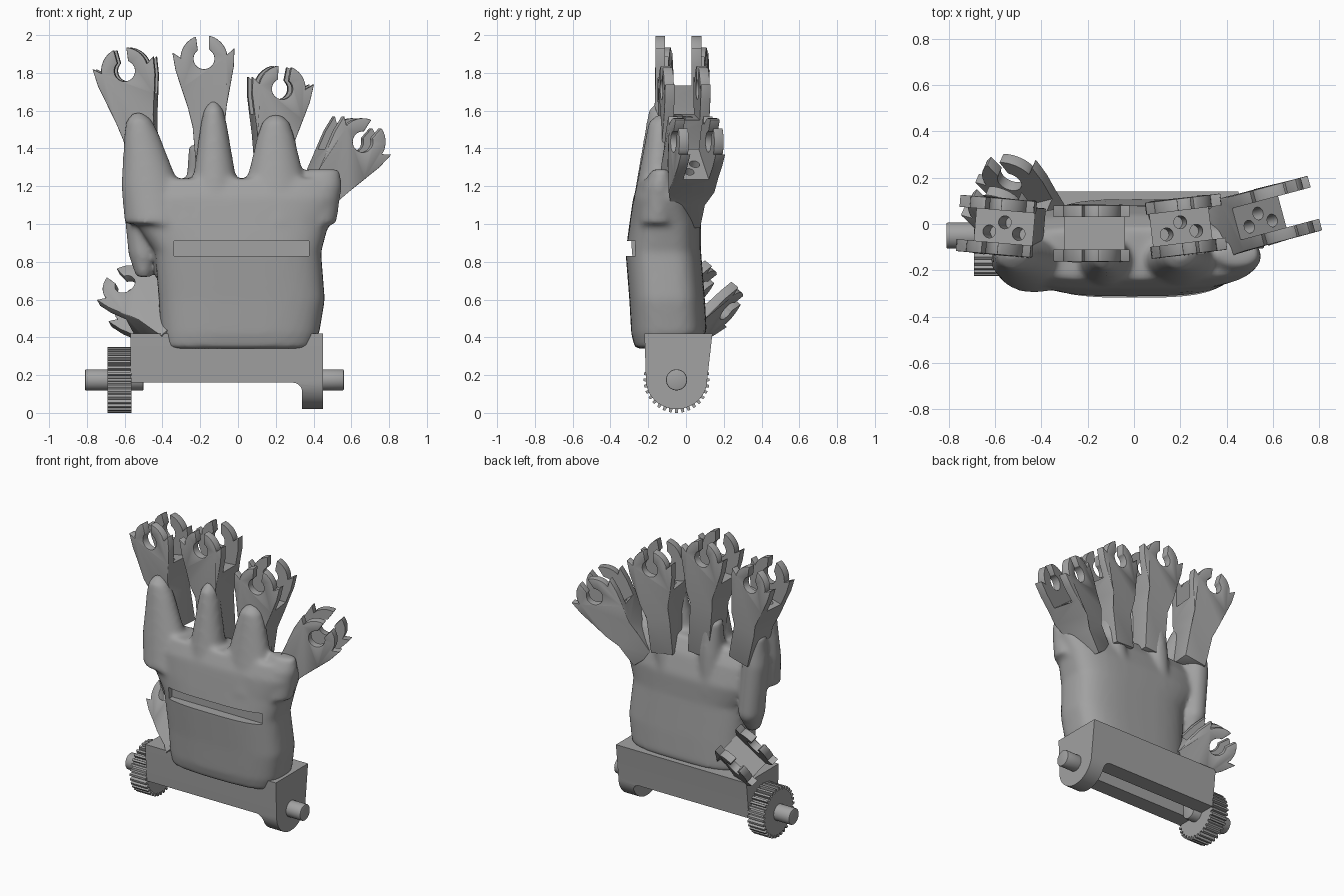
import bpy, bmesh
from math import sin, cos, pi, radians, copysign
from mathutils import Matrix, Vector

if "Cube" in bpy.data.objects:
    bpy.data.objects.remove(bpy.data.objects["Cube"])

GREY = (0.36, 0.36, 0.36, 1)
grey = bpy.data.materials.new("plain grey")
grey.use_nodes = True
grey.diffuse_color = GREY
grey.node_tree.nodes["Principled BSDF"].inputs["Base Color"].default_value = GREY


def make(name, bm):
    bmesh.ops.recalc_face_normals(bm, faces=bm.faces)
    me = bpy.data.meshes.new(name)
    bm.to_mesh(me)
    bm.free()
    me.materials.append(grey)
    ob = bpy.data.objects.new(name, me)
    bpy.context.scene.collection.objects.link(ob)
    return ob


def extrude(name, points, vec):
    """Closed outline pushed along a vector."""
    bm = bmesh.new()
    face = bm.faces.new([bm.verts.new(p) for p in points])
    out = bmesh.ops.extrude_face_region(bm, geom=[face])
    moved = [v for v in out["geom"] if isinstance(v, bmesh.types.BMVert)]
    bmesh.ops.translate(bm, verts=moved, vec=vec)
    return make(name, bm)


def box(name, lo, hi):
    bm = bmesh.new()
    bmesh.ops.create_cube(bm, size=1)
    lo, hi = Vector(lo), Vector(hi)
    for v in bm.verts:
        v.co = (lo + hi) / 2 + v.co * (hi - lo)
    return make(name, bm)


def rod(name, start, end, r, sides=32):
    start, end = Vector(start), Vector(end)
    axis = end - start
    bm = bmesh.new()
    bmesh.ops.create_cone(bm, cap_ends=True, segments=sides, radius1=r, radius2=r, depth=axis.length)
    turn = axis.to_track_quat("Z", "Y").to_matrix().to_4x4()
    bm.transform(Matrix.Translation((start + end) / 2) @ turn)
    return make(name, bm)


def bevel(ob, width, segments):
    m = ob.modifiers.new("bevel", "BEVEL")
    m.width, m.segments, m.angle_limit = width, segments, radians(45)


def bake(ob):
    """Turn the modifier stack into plain mesh."""
    dg = bpy.context.evaluated_depsgraph_get()
    me = bpy.data.meshes.new_from_object(ob.evaluated_get(dg))
    ob.modifiers.clear()
    ob.data = me


def cut(ob, cutters):
    for c in cutters:
        m = ob.modifiers.new("cut", "BOOLEAN")
        m.operation, m.object, m.solver = "DIFFERENCE", c, "EXACT"
    bake(ob)
    for c in cutters:
        bpy.data.objects.remove(c)


def smooth(ob, angle=35):
    bpy.ops.object.select_all(action="DESELECT")
    ob.select_set(True)
    bpy.context.view_layer.objects.active = ob
    bpy.ops.object.shade_smooth_by_angle(angle=radians(angle))


def loft(bm, rings, power=2.0, n=40):
    """Skin through horizontal rounded rings (x, y, z, rx, ry)."""
    def bend(t):
        return copysign(abs(t) ** (2 / power), t)
    rows = []
    for x, y, z, rx, ry in rings:
        angles = [2 * pi * i / n for i in range(n)]
        rows.append([bm.verts.new((x + rx * bend(cos(a)), y + ry * bend(sin(a)), z)) for a in angles])
    for a, b in zip(rows, rows[1:]):
        for i in range(n):
            bm.faces.new((a[i], a[(i + 1) % n], b[(i + 1) % n], b[i]))
    bm.faces.new(rows[0][::-1])
    bm.faces.new(rows[-1])


# Palm body, finger guards and knuckle ridges fused into one skin
bm = bmesh.new()
loft(bm, [(0, -.14, .34, .38, .13), (.01, -.09, .42, .42, .20), (.02, -.10, .6, .44, .20),
          (0, -.12, .85, .44, .20), (-.03, -.11, 1.0, .51, .19), (-.02, -.12, 1.14, .56, .16),
          (-.01, -.13, 1.24, .53, .11)], power=3.2)
guards = [(-.53, 1.59, -.43, .17), (-.13, 1.65, -.12, .13), (.2, 1.58, .2, .18)]
for tip_x, tip_z, root_x, width in guards:
    rings = []
    for t, w in ((0, 1), (.35, .9), (.6, .7), (.8, .55), (.93, .4), (1, .15)):
        rings.append((root_x + (tip_x - root_x) * t, -.17 + .04 * t,
                      1.0 + (tip_z - 1.0) * t, width * w, .13 - .07 * t if t < 1 else .02))
    loft(bm, rings)
loft(bm, [(.4, -.15, 1.0, .12, .1), (.42, -.14, 1.2, .13, .09), (.45, -.13, 1.29, .09, .05)])
for x0, z0, x1, z1 in ((-.5, .72, -.53, 1.4), (-.2, .8, -.19, 1.42), (.12, .8, .18, 1.35)):
    loft(bm, [(x0, -.04, z0, .04, .05), (x0, -.02, z0 + .12, .08, .1),
              (x1, -.02, 1.2, .085, .09), (x1, -.02, z1, .07, .07)])
palm = make("palm", bm)
skin = palm.modifiers.new("skin", "REMESH")
skin.mode, skin.voxel_size = "VOXEL", .016
soft = palm.modifiers.new("soften", "SMOOTH")
soft.factor, soft.iterations = .5, 9
bake(palm)
cut(palm, [box("slot_cutter", (-.34, -.5, .83), (.375, -.25, .91)),
           rod("pin_cutter", (-.9, -.19, .87), (.9, -.19, .87), .04)])
smooth(palm, 40)


# Forked finger mounts with open snap rings
def finger(name, matrix, length, holes=True):
    side = [(.125 * cos(radians(a)), .125 * sin(radians(a))) for a in range(74, 5, -8)]
    side += [(.122, .012), (.165, .045), (.155, -.05), (.13, -.15), (.102, -.26),
             (.085, -.36), (.08, -length)]
    ring = [(.055 * cos(radians(a)), .055 * sin(radians(a))) for a in range(122, 419, 8)]
    outline = side + [(-x, z) for x, z in reversed(side)] + ring
    ob = extrude(name, [(x, -.122, z) for x, z in outline], (0, .244, 0))
    for v in ob.data.vertices:
        if v.co.z < -.3:
            v.co.y *= .78
    bevel(ob, .01, 2)
    cutters = [box("fork_cutter", (-.3, -.07, -.15), (.3, .07, .3))]
    if holes:
        cutters += [rod("hole_cutter", (x, y, -.3), (x, y, 0), .028, 20)
                    for x, y in ((-.065, -.025), (0, .02), (.065, -.025))]
    cut(ob, cutters)
    ob.data.transform(matrix)
    smooth(ob)


def pose(centre, lean, turn):
    return (Matrix.Translation(centre) @ Matrix.Rotation(radians(turn), 4, "Z")
            @ Matrix.Rotation(radians(lean), 4, "Y"))


finger("outer_finger_mount", pose((-.59, -.01, 1.81), -12, -5), .6)
finger("middle_finger_mount", pose((-.18, -.04, 1.875), -4, 0), .7, holes=False)
finger("inner_finger_mount", pose((.22, -.01, 1.715), 7, 7), .6)
finger("side_finger_mount", pose((.63, .05, 1.435), 38, 15), .52)

# Thumb mount pointing back and outward
across = Vector((.32, .73, -.59)).normalized()
along = Vector((-.58, .65, .49))
along = (along - across * along.dot(across)).normalized()
thumb = Matrix((across.cross(along), across, along)).transposed().to_4x4()
finger("thumb_mount", Matrix.Translation((-.56, .13, .61)) @ thumb, .42, holes=False)

# Wrist block: rounded end cheek, relieved underneath
AY, AZ = -.05, .175
under = [(AY + .162 * cos(a), AZ + .155 * sin(a)) for a in (-pi * i / 24 for i in range(25))]
section = [(-.22, .42), (.14, .42)] + under
wrist = extrude("wrist_block", [(-.57, y, z) for y, z in section], (1.02, 0, 0))
relief = box("relief_cutter", (-.9, -.6, -.3), (.34, .5, .16))
bevel(relief, .05, 6)
cut(wrist, [relief, box("groove_cutter", (-.5, -.1, .1), (.28, 0, .24))])
smooth(wrist)

# Toothed wheel beside the wrist
teeth = []
N = 32
for i in range(N):
    for part, r in ((-.32, .153), (-.2, .175), (.2, .175), (.32, .153)):
        a = 2 * pi * (i + part) / N - pi / 2
        teeth.append((-.69, AY + r * cos(a), AZ + r * sin(a)))
extrude("gear_wheel", teeth, (.125, 0, 0))

# Axle stubs on both ends
for name, a, b in (("right_axle", -.81, -.5), ("left_axle", .4, .56)):
    stub = rod(name, (a, AY, AZ), (b, AY, AZ), .056)
    bevel(stub, .006, 2)
    bake(stub)
    smooth(stub)
